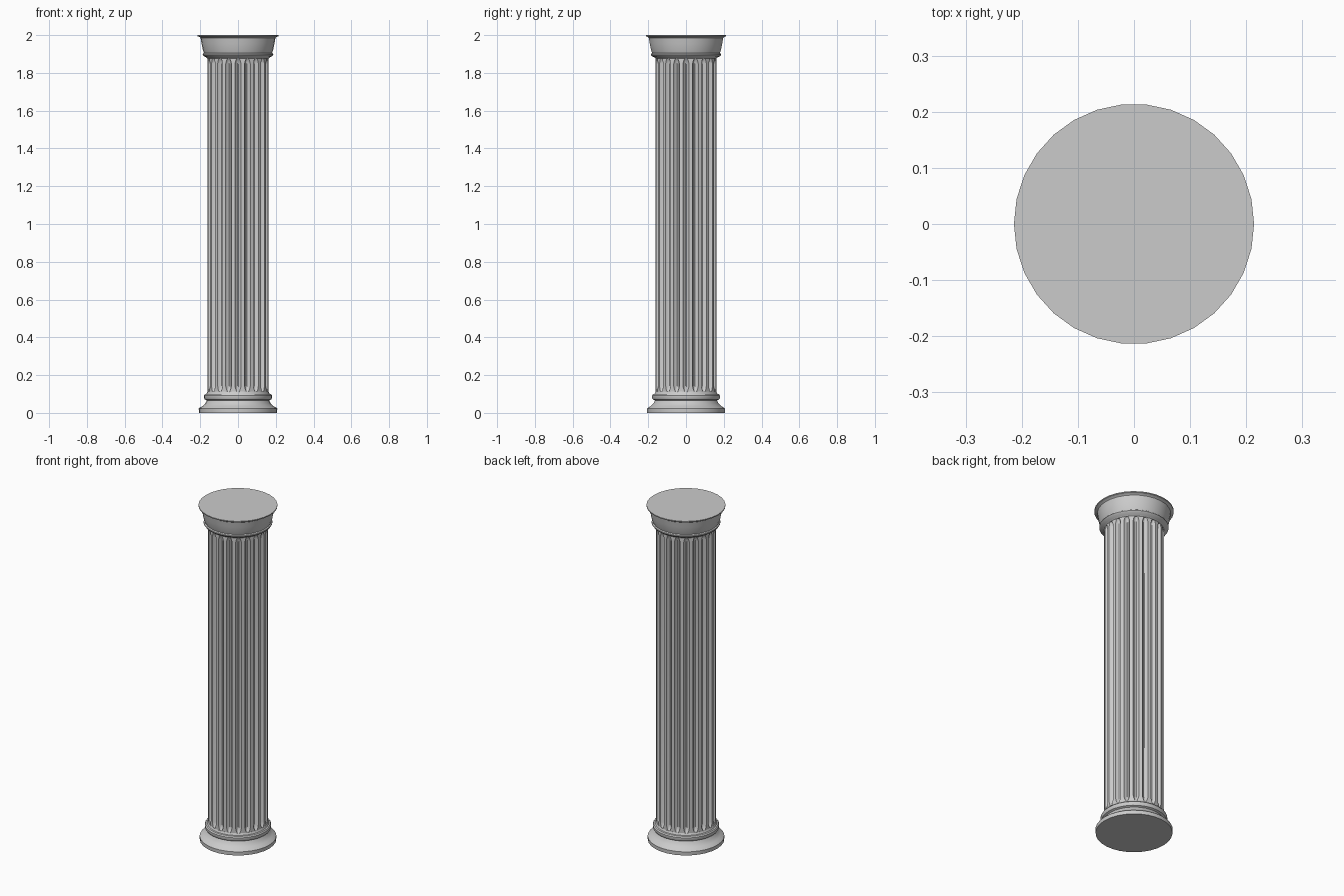
import bpy, bmesh
from math import sin, cos, pi, radians

if "Cube" in bpy.data.objects:
    bpy.data.objects.remove(bpy.data.objects["Cube"])

SIDES = 30
FLUTES = 20


def finish(name, bm):
    bmesh.ops.recalc_face_normals(bm, faces=bm.faces)
    mesh = bpy.data.meshes.new(name)
    bm.to_mesh(mesh)
    bm.free()
    obj = bpy.data.objects.new(name, mesh)
    bpy.context.collection.objects.link(obj)
    bpy.ops.object.select_all(action='DESELECT')
    obj.select_set(True)
    bpy.context.view_layer.objects.active = obj
    bpy.ops.object.shade_smooth_by_angle(angle=radians(30))
    return obj


def skin(name, rings, cap_bottom=False, cap_top=False):
    # join a stack of equal closed rings with quads
    bm = bmesh.new()
    loops = [[bm.verts.new(p) for p in ring] for ring in rings]
    n = len(loops[0])
    for a, b in zip(loops, loops[1:]):
        for i in range(n):
            j = (i + 1) % n
            bm.faces.new((a[i], a[j], b[j], b[i]))
    if cap_bottom:
        bm.faces.new(loops[0][::-1])
    if cap_top:
        bm.faces.new(loops[-1])
    return finish(name, bm)


def lathe(name, profile):
    rings = [[(r * cos(2 * pi * i / SIDES), r * sin(2 * pi * i / SIDES), z)
              for i in range(SIDES)] for r, z in profile]
    return skin(name, rings, True, True)


def fluted_ring(z, width, depth, radius=0.162):
    # alternating flat ridges and rounded grooves, one groove facing front
    step = 2 * pi / FLUTES
    groove = [(-1, 0), (-0.7, 0.7), (-0.25, 1), (0.25, 1), (0.7, 0.7), (1, 0)]
    ring = []
    for k in range(FLUTES):
        for t, d in groove:
            a = -pi / 2 + k * step + t * width * step / 2
            r = radius - d * depth
            ring.append((r * cos(a), r * sin(a), z))
    return ring


# Base: plinth, concave sweep, torus ring and collar
lathe("base", [(0.207, 0), (0.208, 0.022), (0.203, 0.027), (0.187, 0.036),
               (0.173, 0.05), (0.165, 0.066), (0.176, 0.071), (0.18, 0.078),
               (0.18, 0.092), (0.175, 0.099), (0.167, 0.101), (0.162, 0.112)])

# Shaft: grooves narrow and fade out at both ends
ends = [(0.0, 0.25, 0.0), (0.006, 0.3, 0.006), (0.018, 0.48, 0.013), (0.034, 0.64, 0.017)]
sections = [(0.108 + dz, w, d) for dz, w, d in ends]
sections += [(1.882 - dz, w, d) for dz, w, d in reversed(ends)]
skin("fluted_shaft", [fluted_ring(*s) for s in sections])

# Capital: neck ring, flared bell and thin top lip
lathe("capital", [(0.162, 1.876), (0.168, 1.882), (0.181, 1.888), (0.187, 1.896),
                  (0.186, 1.901), (0.18, 1.905), (0.187, 1.925), (0.193, 1.955),
                  (0.198, 1.985), (0.205, 1.991), (0.214, 1.994), (0.214, 2.0)])
